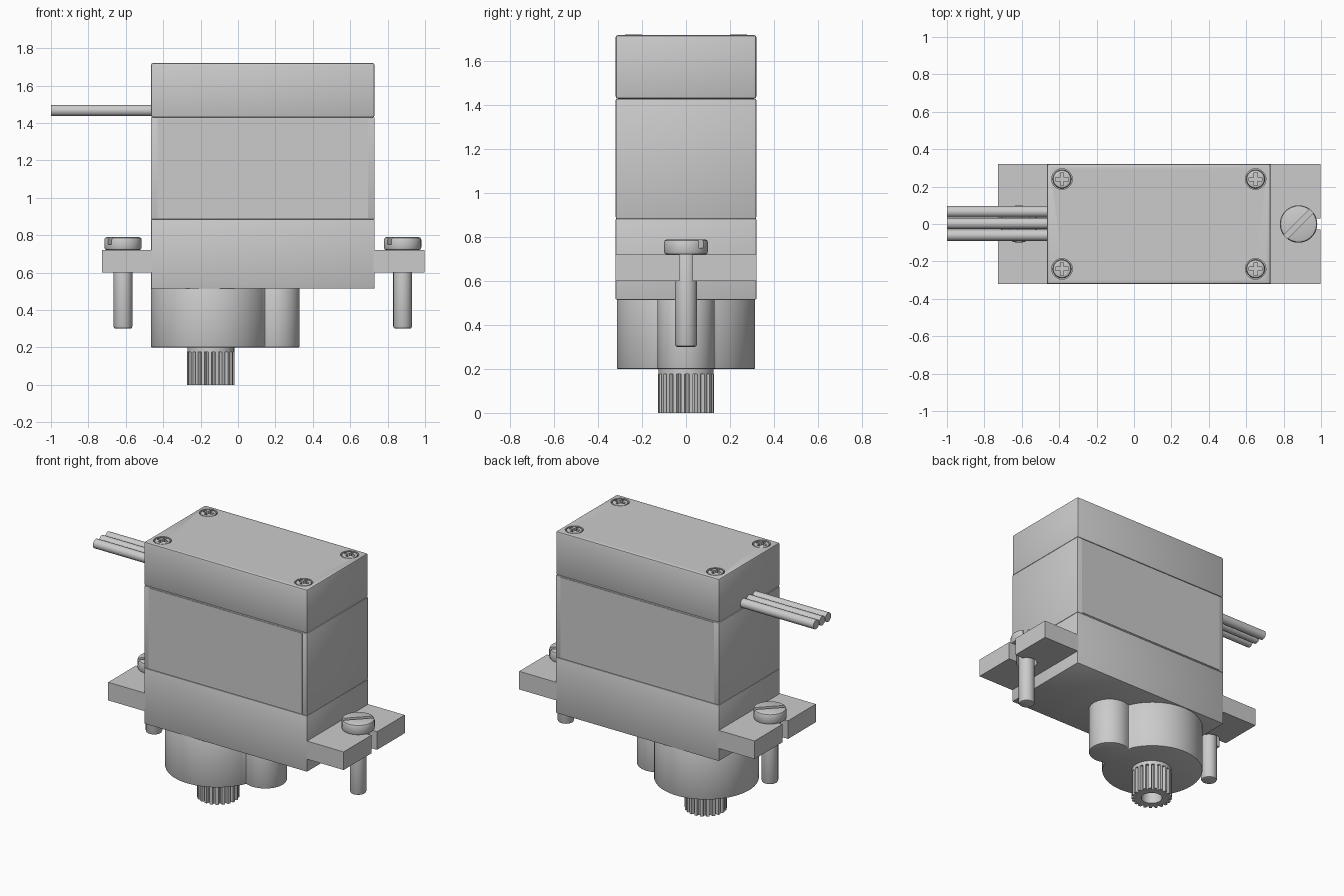
import bpy, bmesh
from math import pi, sin, cos, acos
from mathutils import Matrix

cube = bpy.data.objects.get("Cube")
if cube:
    bpy.data.objects.remove(cube, do_unlink=True)

grey = bpy.data.materials.new("plain grey")
grey.use_nodes = True
COLOUR = (0.6, 0.6, 0.6, 1)
grey.diffuse_color = COLOUR
grey.node_tree.nodes["Principled BSDF"].inputs["Base Color"].default_value = COLOUR


def finish(name, bm, bevel=0, segments=2):
    bmesh.ops.recalc_face_normals(bm, faces=bm.faces)
    mesh = bpy.data.meshes.new(name)
    bm.to_mesh(mesh)
    bm.free()
    mesh.materials.append(grey)
    ob = bpy.data.objects.new(name, mesh)
    bpy.context.collection.objects.link(ob)
    if bevel:
        mod = ob.modifiers.new("Bevel", 'BEVEL')
        mod.width, mod.segments = bevel, segments
        mod.limit_method, mod.angle_limit = 'ANGLE', 0.9
        apply(ob, mod)
    return ob


def apply(ob, mod):
    bpy.ops.object.select_all(action='DESELECT')
    ob.select_set(True)
    bpy.context.view_layer.objects.active = ob
    bpy.ops.object.modifier_apply(modifier=mod.name)


def box(name, x0, x1, y0, y1, z0, z1, bevel=0, turn=0):
    bm = bmesh.new()
    size = Matrix.Diagonal((x1 - x0, y1 - y0, z1 - z0, 1))
    place = Matrix.Translation(((x0 + x1) / 2, (y0 + y1) / 2, (z0 + z1) / 2))
    bmesh.ops.create_cube(bm, size=1, matrix=place @ Matrix.Rotation(turn, 4, 'Z') @ size)
    return finish(name, bm, bevel)


def prism(name, outline, z0, z1, bevel=0):
    bm = bmesh.new()
    face = bm.faces.new([bm.verts.new((x, y, z0)) for x, y in outline])
    top = bmesh.ops.extrude_face_region(bm, geom=[face])["geom"]
    bmesh.ops.translate(bm, vec=(0, 0, z1 - z0),
                        verts=[v for v in top if isinstance(v, bmesh.types.BMVert)])
    return finish(name, bm, bevel)


def arc(cx, cy, r, a0, a1, n):
    return [(cx + r * cos(a0 + (a1 - a0) * i / n), cy + r * sin(a0 + (a1 - a0) * i / n))
            for i in range(n + 1)]


def disc(name, x, y, r, z0, z1, bevel=0, n=40):
    return prism(name, arc(x, y, r, 0, 2 * pi, n)[:-1], z0, z1, bevel)


def cut(ob, cutter):
    mod = ob.modifiers.new("Cut", 'BOOLEAN')
    mod.operation, mod.solver, mod.object = 'DIFFERENCE', 'EXACT', cutter
    apply(ob, mod)
    bpy.data.objects.remove(cutter, do_unlink=True)


# Three stacked sections of the case
LEFT, RIGHT, SIDE = -0.465, 0.73, 0.32
box("lower_case", LEFT, RIGHT, -SIDE, SIDE, 0.515, 0.885, 0.005)
box("middle_case", LEFT, RIGHT, -SIDE + 0.001, SIDE - 0.001, 0.885, 1.43, 0.004)
lid = box("lid", LEFT, RIGHT, -SIDE, SIDE, 1.43, 1.72, 0.01)

# Thin label plates on the broad sides
for name, s in (("front_label", -1), ("back_label", 1)):
    y = sorted((s * (SIDE - 0.002), s * (SIDE + 0.002)))
    box(name, -0.43, 0.695, y[0], y[1], 0.892, 1.425)

# Cross-slotted lid screws in shallow pockets
for x in (-0.385, 0.65):
    for y in (-0.24, 0.24):
        cut(lid, disc("pocket_cutter", x, y, 0.055, 1.69, 1.8))
        screw = disc("lid_screw", x, y, 0.05, 1.685, 1.722, 0.012, 32)
        for a, b in ((0.035, 0.009), (0.009, 0.035)):
            cut(screw, box("cross_cutter", x - a, x + a, y - b, y + b, 1.7, 1.8))

# Mounting ears with keyhole slots, and their slotted screws
for side, sx, inner, outer, cx in (("left", 1, RIGHT, 0.998, 0.88),
                                   ("right", -1, -LEFT, 0.727, 0.615)):
    half = 0.03
    hole_r = 0.065
    gap = acos((hole_r ** 2 - half ** 2) ** 0.5 / hole_r)
    outline = [(inner - 0.01, -SIDE), (outer, -SIDE), (outer, -half)]
    outline += arc(cx, 0, hole_r, 2 * pi - gap, gap, 28)
    outline += [(outer, half), (outer, SIDE), (inner - 0.01, SIDE)]
    prism(side + "_mounting_ear", [(sx * x, y) for x, y in outline], 0.6, 0.72)
    x = sx * cx
    head = disc(side + "_screw_head", x, 0, 0.1, 0.72, 0.79, 0.014)
    cut(head, box("slot_cutter", x - 0.15, x + 0.15, -0.014, 0.014, 0.75, 0.9, turn=pi / 4))
    disc(side + "_screw_shaft", x, 0, 0.05, 0.3, 0.73, 0.012)

# Gear housing: two merged round bosses
R, r, x_big, x_small = 0.315, 0.13, -0.15, 0.2
d = x_small - x_big
a = (R * R - r * r + d * d) / (2 * d)
big, small = acos(a / R), pi - acos((d - a) / r)
outline = arc(x_big, 0, R, big, 2 * pi - big, 56) + arc(x_small, 0, r, -small, small, 28)[1:-1]
prism("gear_housing", outline, 0.2, 0.52, 0.006)

# Toothed output shaft with a bored end
TEETH, X = 21, -0.145
outline = []
for i in range(TEETH):
    for step, rad in ((0, 0.108), (0.25, 0.108), (0.4, 0.127), (0.85, 0.127)):
        t = 2 * pi * (i + step) / TEETH
        outline.append((X + rad * cos(t), rad * sin(t)))
shaft = prism("output_shaft", outline, 0, 0.178)
cut(shaft, disc("bore_cutter", X, 0, 0.065, -0.1, 0.14))
disc("shaft_collar", X, 0, 0.125, 0.176, 0.21)

# Three lead wires
for i, y in enumerate((-0.06, 0.003, 0.066)):
    bm = bmesh.new()
    place = Matrix.Translation((-0.72, y, 1.467)) @ Matrix.Rotation(pi / 2, 4, 'Y')
    bmesh.ops.create_cone(bm, cap_ends=True, segments=24, radius1=0.03, radius2=0.03,
                          depth=0.56, matrix=place)
    finish("lead_wire_%d" % (i + 1), bm)

# Smooth the curved surfaces, keep edges crisp
bpy.ops.object.select_all(action='DESELECT')
for ob in bpy.context.scene.objects:
    if ob.type == 'MESH':
        ob.select_set(True)
        bpy.context.view_layer.objects.active = ob
bpy.ops.object.shade_smooth_by_angle(angle=0.6)
